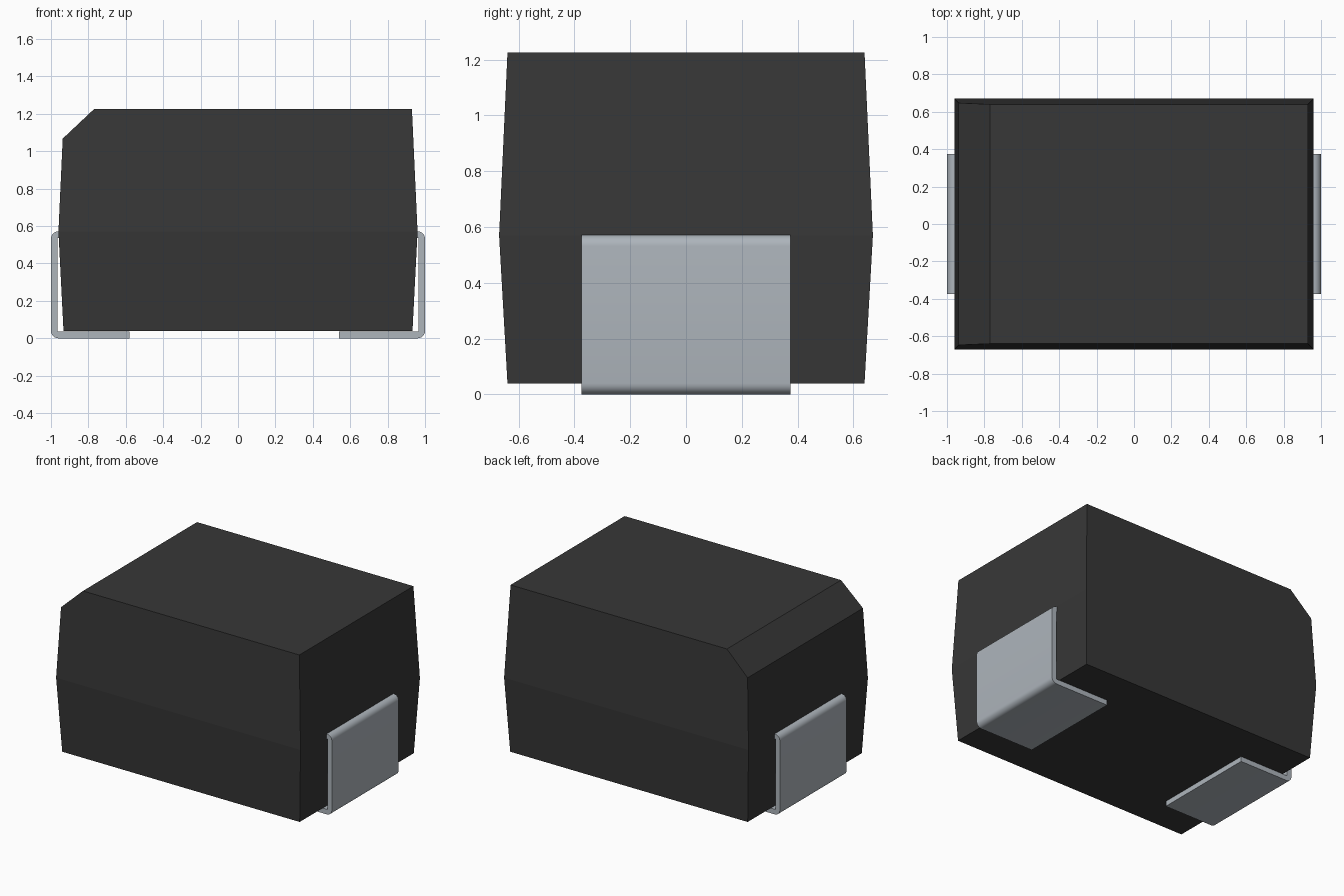
import bpy
import bmesh
import math
from mathutils import Vector

cube = bpy.data.objects.get("Cube")
if cube:
    bpy.data.objects.remove(cube, do_unlink=True)


def make_material(name, rgb):
    mat = bpy.data.materials.new(name)
    mat.use_nodes = True
    mat.diffuse_color = (*rgb, 1)
    bsdf = mat.node_tree.nodes["Principled BSDF"]
    bsdf.inputs["Base Color"].default_value = (*rgb, 1)
    bsdf.inputs["Roughness"].default_value = 0.5
    return mat


def make_object(name, bm, mat):
    bmesh.ops.recalc_face_normals(bm, faces=bm.faces[:])
    mesh = bpy.data.meshes.new(name)
    bm.to_mesh(mesh)
    bm.free()
    mesh.materials.append(mat)
    obj = bpy.data.objects.new(name, mesh)
    bpy.context.collection.objects.link(obj)
    return obj


black = make_material("black plastic", (0.038, 0.038, 0.038))
metal = make_material("tinned metal", (0.42, 0.46, 0.50))

# Moulded body: three stacked rectangles, widest at the parting line
bm = bmesh.new()
rings = []
for hx, hy, z in [(0.933, 0.64, 0.04), (0.96, 0.67, 0.57), (0.93, 0.64, 1.225)]:
    rings.append([bm.verts.new((sx * hx, sy * hy, z))
                  for sx, sy in [(-1, -1), (1, -1), (1, 1), (-1, 1)]])
for low, high in zip(rings, rings[1:]):
    for i in range(4):
        j = (i + 1) % 4
        bm.faces.new((low[i], low[j], high[j], high[i]))
bm.faces.new(rings[0])
bm.faces.new(rings[-1])

# Polarity chamfer along one upper edge
cut = bmesh.ops.bisect_plane(bm, geom=bm.verts[:] + bm.edges[:] + bm.faces[:],
                             plane_co=Vector((-0.77, 0, 1.225)),
                             plane_no=Vector((-0.16, 0, 0.17)).normalized(),
                             clear_outer=True)
bmesh.ops.holes_fill(bm, edges=[e for e in bm.edges if e.is_boundary], sides=0)
make_object("body", bm, black)


def arc(cx, cz, r, start, end, steps=6):
    angles = [math.radians(start + (end - start) * i / steps) for i in range(steps + 1)]
    return [(cx + r * math.cos(a), cz + r * math.sin(a)) for a in angles]


def make_terminal(name, side, foot_end):
    # Folded strip: foot under the body, upright, and a tab into the body
    t, r, top, half_width = 0.036, 0.04, 0.572, 0.375
    profile = [(foot_end, 0)]
    profile += arc(1 - r, r, r, -90, 0)
    profile += arc(1 - r, top - r, r, 0, 90)
    profile += [(0.90, top), (0.90, top - t), (1 - t, top - t), (1 - t, t), (foot_end, t)]
    bm = bmesh.new()
    face = bm.faces.new([bm.verts.new((side * x, -half_width, z)) for x, z in profile])
    ext = bmesh.ops.extrude_face_region(bm, geom=[face], use_keep_orig=True)
    moved = [g for g in ext["geom"] if isinstance(g, bmesh.types.BMVert)]
    bmesh.ops.translate(bm, verts=moved, vec=(0, 2 * half_width, 0))
    obj = make_object(name, bm, metal)
    bpy.ops.object.select_all(action='DESELECT')
    obj.select_set(True)
    bpy.context.view_layer.objects.active = obj
    bpy.ops.object.shade_smooth_by_angle(angle=math.radians(30))


make_terminal("left_terminal", 1, 0.54)
make_terminal("right_terminal", -1, 0.58)
